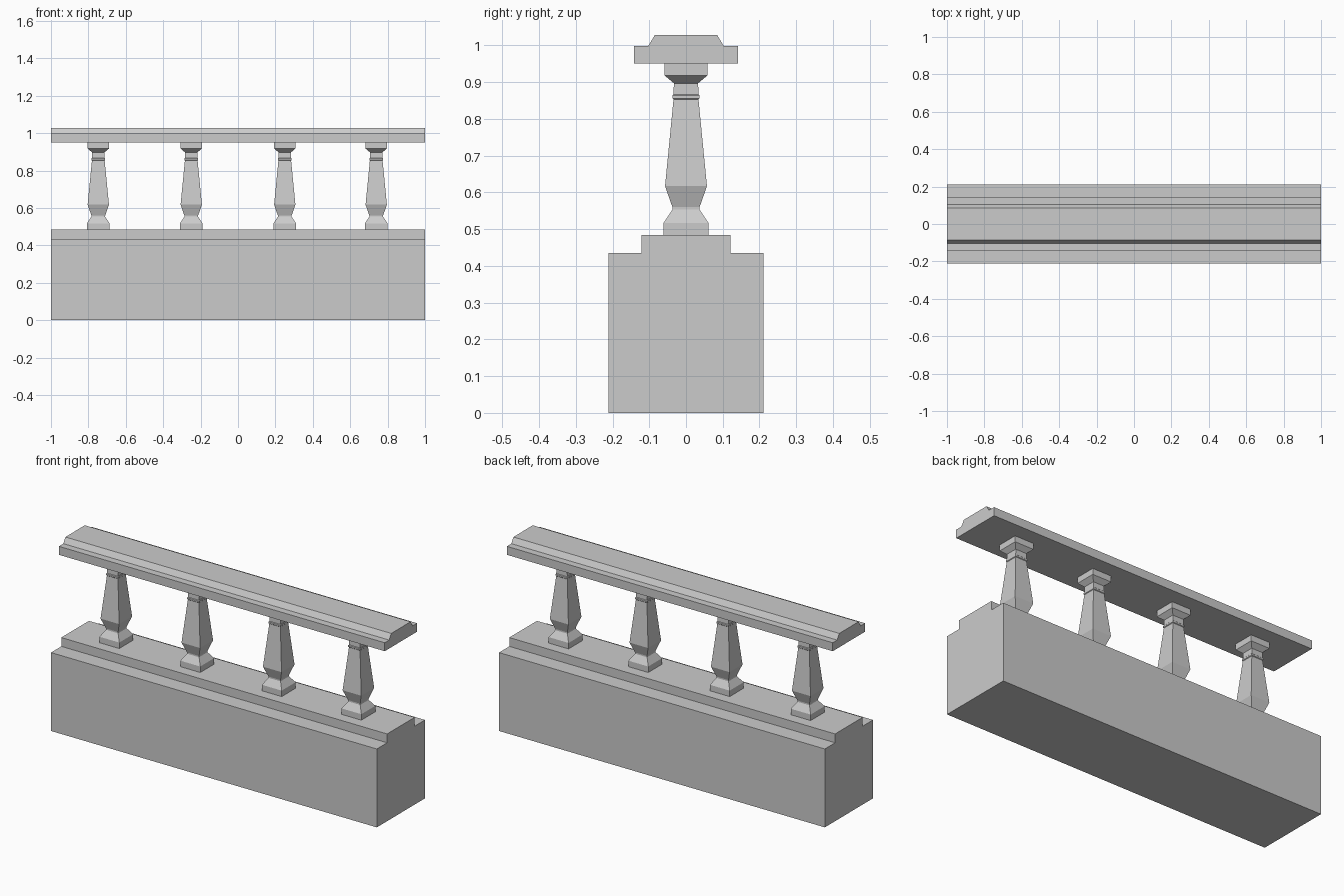
import bpy
import bmesh

cube = bpy.data.objects.get("Cube")
if cube:
    bpy.data.objects.remove(cube, do_unlink=True)

# Single stone colour
stone = bpy.data.materials.new("grey_stone")
stone.use_nodes = True
stone.diffuse_color = (0.6, 0.6, 0.6, 1)
stone.node_tree.nodes["Principled BSDF"].inputs["Base Color"].default_value = (0.6, 0.6, 0.6, 1)


def loft(name, rings, location=(0, 0, 0)):
    """Skin a list of matching closed rings and cap both ends."""
    bm = bmesh.new()
    loops = [[bm.verts.new(p) for p in ring] for ring in rings]
    n = len(loops[0])
    for a, b in zip(loops, loops[1:]):
        for i in range(n):
            j = (i + 1) % n
            bm.faces.new((a[i], a[j], b[j], b[i]))
    bm.faces.new(loops[0])
    bm.faces.new(loops[-1])
    bmesh.ops.recalc_face_normals(bm, faces=bm.faces)
    mesh = bpy.data.meshes.new(name)
    bm.to_mesh(mesh)
    bm.free()
    mesh.materials.append(stone)
    obj = bpy.data.objects.new(name, mesh)
    obj.location = location
    bpy.context.collection.objects.link(obj)
    return obj


def beam(name, half_profile):
    """Mirror a (y, z) half profile and run it along the full length."""
    section = half_profile + [(-y, z) for y, z in reversed(half_profile)]
    return loft(name, [[(x, y, z) for y, z in section] for x in (-1, 1)])


def square(half, z):
    return [(sx * half, sy * half, z) for sx, sy in ((-1, -1), (1, -1), (1, 1), (-1, 1))]


# Wall, plinth step and chamfered handrail
beam("base_wall", [(0.211, 0), (0.211, 0.435)])
beam("plinth_step", [(0.121, 0.435), (0.121, 0.484)])
beam("handrail", [(0.142, 0.951), (0.142, 0.998), (0.103, 0.998), (0.085, 1.028)])

# Square balusters: (half width, height) from foot to capital
baluster_profile = [
    (0.061, 0.484), (0.061, 0.517), (0.037, 0.553), (0.037, 0.560),
    (0.057, 0.617), (0.034, 0.853), (0.037, 0.856), (0.037, 0.864),
    (0.034, 0.867), (0.033, 0.897), (0.058, 0.918), (0.058, 0.951),
]
for i, x in enumerate((-0.747, -0.25, 0.25, 0.739)):
    loft(f"baluster_{i + 1}", [square(h, z) for h, z in baluster_profile], (x, 0, 0))
